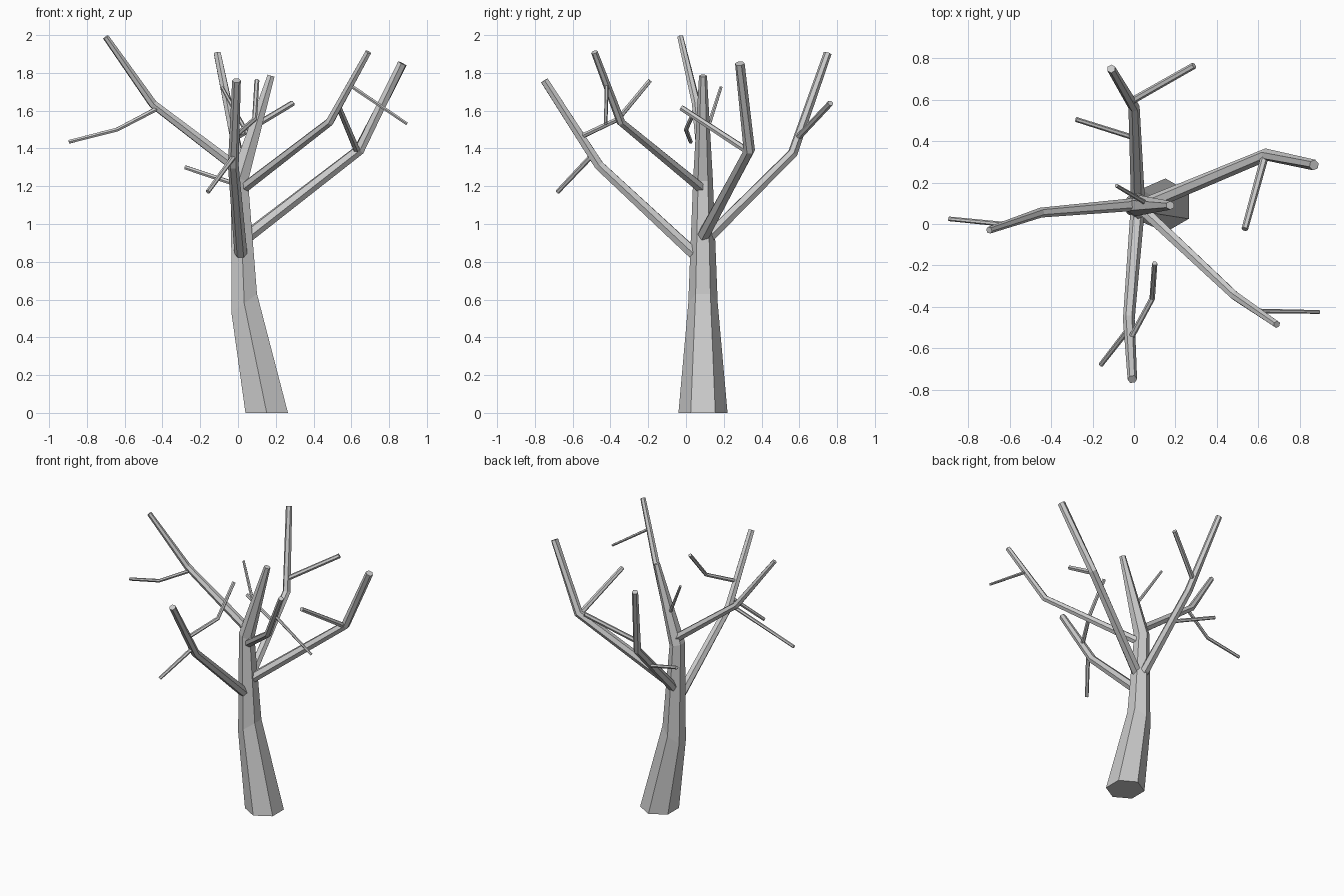
import bpy, bmesh, math
from mathutils import Vector

if "Cube" in bpy.data.objects:
    bpy.data.objects.remove(bpy.data.objects["Cube"])

bark = bpy.data.materials.new("pale grey bark")
bark.use_nodes = True
grey = (0.6, 0.6, 0.6, 1)
bark.diffuse_color = grey
bark.node_tree.nodes["Principled BSDF"].inputs["Base Color"].default_value = grey

SIDES = 6


def skin(name, rings):
    """Join a list of six-sided rings into one closed, flat-shaded limb."""
    bm = bmesh.new()
    loops = [[bm.verts.new(p) for p in ring] for ring in rings]
    for a, b in zip(loops, loops[1:]):
        for i in range(SIDES):
            j = (i + 1) % SIDES
            bm.faces.new((a[i], a[j], b[j], b[i]))
    bm.faces.new(loops[0][::-1])
    bm.faces.new(loops[-1])
    bmesh.ops.recalc_face_normals(bm, faces=bm.faces)
    mesh = bpy.data.meshes.new(name)
    bm.to_mesh(mesh)
    bm.free()
    mesh.materials.append(bark)
    bpy.context.collection.objects.link(bpy.data.objects.new(name, mesh))


def limb(name, start_radius, end_radius, *path, roll=0.0):
    """Tapered hexagonal tube along a path, mitred at each bend."""
    pts = [Vector(p) for p in path]
    dirs = [(b - a).normalized() for a, b in zip(pts, pts[1:])]
    rings = []
    for k, p in enumerate(pts):
        before, after = dirs[max(k - 1, 0)], dirs[min(k, len(dirs) - 1)]
        along = (before + after).normalized()
        side = along.cross(Vector((0, 0, 1))).normalized()
        up = side.cross(along)
        r = start_radius + (end_radius - start_radius) * k / (len(pts) - 1)
        rings.append([p + r * (math.cos(t) * side + math.sin(t) * up)
                      for t in (roll + math.tau * i / SIDES for i in range(SIDES))])
    skin(name, rings)


def trunk(name, *levels):
    """Upright trunk: each level is x, z, radius and the slope of its ring."""
    rings = []
    for x, z, r, slope in levels:
        ring = []
        for i in range(SIDES):
            t = math.pi / 2 + math.tau * i / SIDES
            dx = r * math.cos(t)
            ring.append((x + dx, 0.09 + r * math.sin(t), z + slope * dx))
        rings.append(ring)
    skin(name, rings)


# Trunk, leaning at the foot and bending into the leader
trunk("trunk", (0.152, 0, 0.13, 0), (0.033, 0.58, 0.078, 0.74),
      (0.008, 1.24, 0.052, -0.3), (0.175, 1.785, 0.021, -0.3))
limb("trunk_twig", 0.012, 0.009, (0.06, 0.10, 1.46), (-0.085, 0.185, 1.725))

# Front branch
limb("front_branch", 0.034, 0.023, (0.015, 0.04, 0.845), (-0.025, -0.46, 1.31), (-0.008, -0.75, 1.76))
limb("front_lower_twig", 0.014, 0.012, (-0.02, -0.50, 1.36), (-0.16, -0.68, 1.17))
limb("front_upper_twig", 0.014, 0.013, (-0.02, -0.56, 1.46), (0.088, -0.36, 1.555), (0.10, -0.19, 1.76))

# Front left branch
limb("front_left_branch", 0.029, 0.018, (0.03, 0.08, 1.19), (0.485, -0.345, 1.54), (0.69, -0.485, 1.91),
     roll=math.pi / 6)
limb("front_left_twig", 0.011, 0.009, (0.60, -0.42, 1.73), (0.895, -0.425, 1.53))

# Back left branch
limb("back_left_branch", 0.035, 0.026, (0.05, 0.09, 0.935), (0.64, 0.335, 1.39), (0.87, 0.285, 1.85))
limb("back_left_twig", 0.019, 0.016, (0.63, 0.32, 1.39), (0.535, -0.025, 1.615))

# Back branch
limb("back_branch", 0.034, 0.021, (0.02, 0.09, 0.90), (0.0, 0.565, 1.375), (-0.11, 0.75, 1.905))
limb("back_upper_twig", 0.017, 0.016, (-0.01, 0.595, 1.46), (0.29, 0.765, 1.64))
limb("back_lower_twig", 0.013, 0.012, (-0.01, 0.42, 1.21), (-0.28, 0.505, 1.30))

# Right branch
limb("right_branch", 0.031, 0.017, (0.01, 0.095, 1.285), (-0.45, 0.055, 1.635), (-0.70, -0.03, 1.99))
limb("right_twig", 0.013, 0.011, (-0.43, 0.05, 1.61), (-0.64, 0.0, 1.50), (-0.895, 0.025, 1.435))
